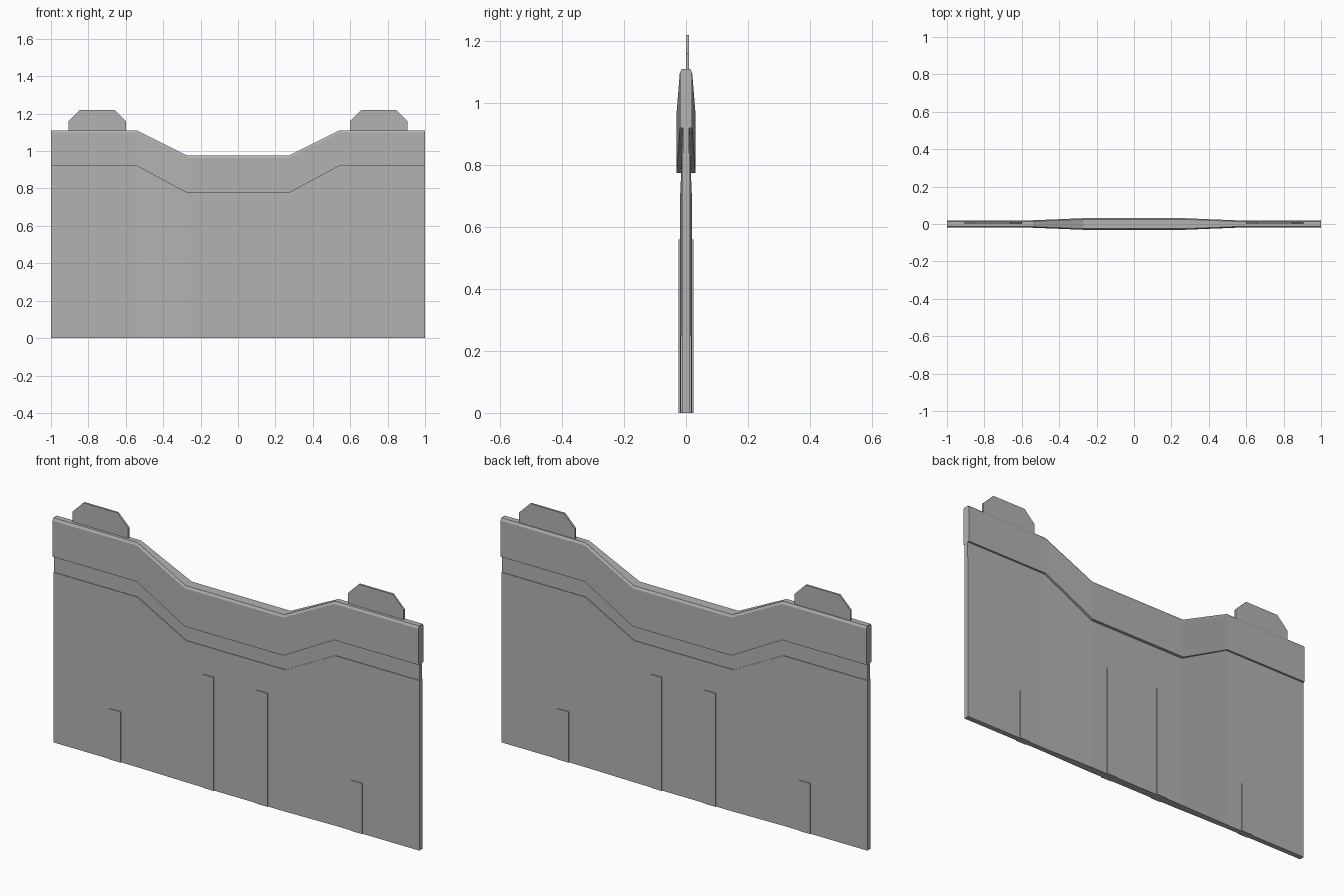
import bpy, bmesh

cube = bpy.data.objects.get("Cube")
if cube:
    bpy.data.objects.remove(cube, do_unlink=True)

grey = bpy.data.materials.new("concrete_grey")
grey.use_nodes = True
COLOUR = (0.45, 0.45, 0.45, 1)
grey.diffuse_color = COLOUR
grey.node_tree.nodes["Principled BSDF"].inputs["Base Color"].default_value = COLOUR

STATIONS = (-1, -0.54, -0.27, 0.27, 0.54, 1)


def loft(name, rings):
    """Solid skinned through closed rings of points, capped at both ends."""
    bm = bmesh.new()
    rows = [[bm.verts.new(p) for p in ring] for ring in rings]
    for a, b in zip(rows, rows[1:]):
        for i in range(len(a)):
            j = (i + 1) % len(a)
            bm.faces.new((a[i], a[j], b[j], b[i]))
    bm.faces.new(rows[0])
    bm.faces.new(rows[-1])
    bmesh.ops.recalc_face_normals(bm, faces=bm.faces)
    mesh = bpy.data.meshes.new(name)
    bm.to_mesh(mesh)
    bm.free()
    mesh.materials.append(grey)
    obj = bpy.data.objects.new(name, mesh)
    bpy.context.collection.objects.link(obj)
    return obj


def wall_layer(name, bottom, top, half, chamfer=0.0):
    """Layer along the wall; each pair holds the (end, middle) value."""
    rings = []
    for x in STATIONS:
        k = 1 if abs(x) < 0.4 else 0
        b, t, h, c = bottom[k], top[k], half[k], chamfer
        ring = [(x, -h, b), (x, h, b)]
        if c:
            ring += [(x, h, t - c), (x, h - c / 2, t), (x, c / 2 - h, t), (x, -h, t - c)]
        else:
            ring += [(x, h, t), (x, -h, t)]
        rings.append(ring)
    return loft(name, rings)


def box(name, x, width, half, height):
    x0, x1 = x - width / 2, x + width / 2
    loft(name, [[(a, -half, 0), (a, half, 0), (a, half, height), (a, -half, height)]
                for a in (x0, x1)])


# Main panel, recessed band above it, and the overhanging coping
wall_layer("wall_panel", (0, 0), (0.84, 0.70), (0.013, 0.019))
wall_layer("recessed_band", (0.84, 0.70), (0.95, 0.81), (0.010, 0.016))
wall_layer("coping", (0.92, 0.775), (1.11, 0.975), (0.02, 0.031), chamfer=0.012)

# Ribs on both faces and the thin tabs on top
TAB = ((0.60, 1.10), (0.60, 1.16), (0.66, 1.22), (0.845, 1.22), (0.905, 1.16), (0.905, 1.10))
for side, sign in (("left", 1), ("right", -1)):
    box("tall_rib_" + side, sign * 0.147, 0.06, 0.0235, 0.56)
    box("short_rib_" + side, sign * 0.66, 0.06, 0.017, 0.25)
    loft("top_tab_" + side, [[(sign * x, y, z) for x, z in TAB] for y in (0.0, 0.01)])
